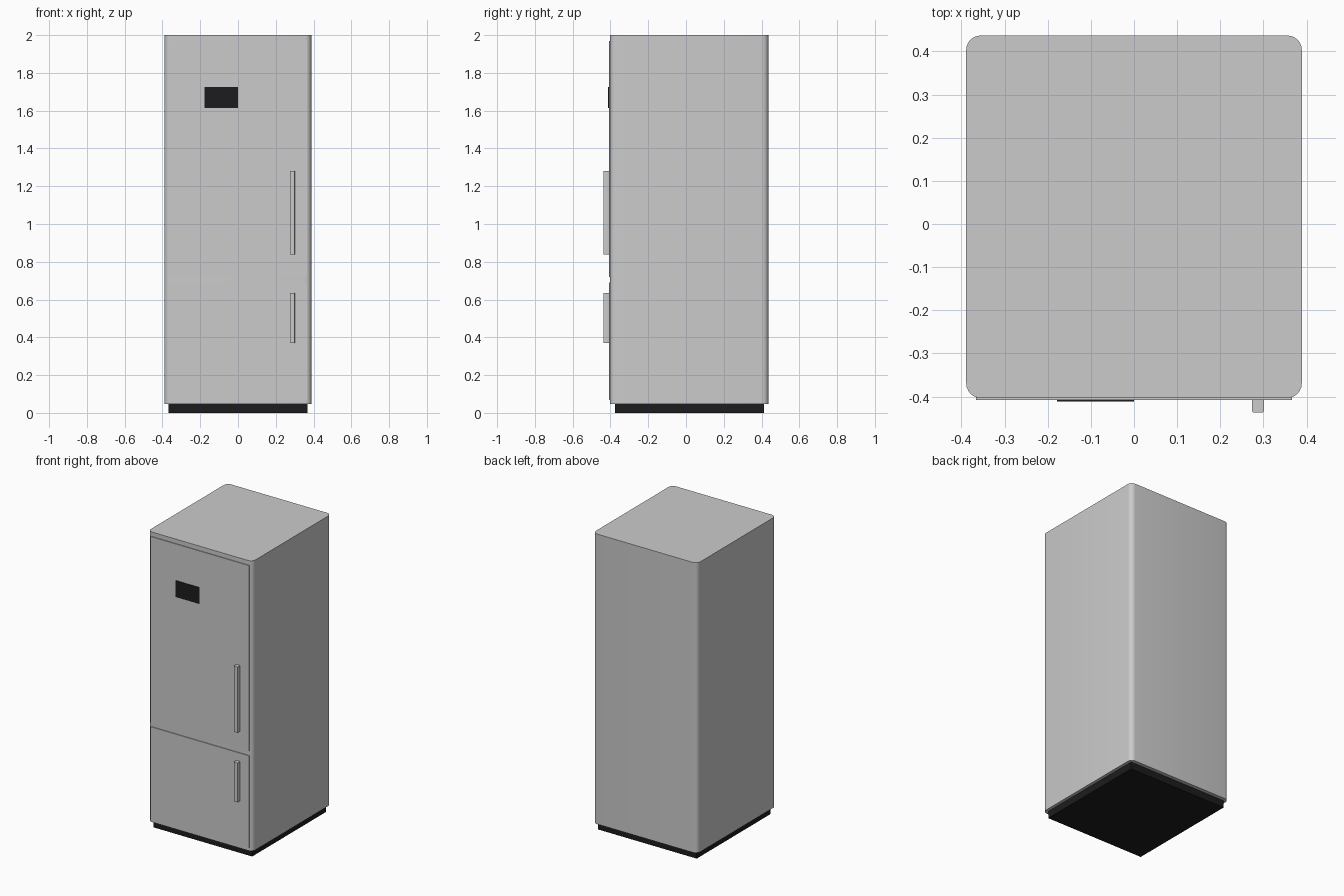
import bpy, bmesh

if "Cube" in bpy.data.objects:
    bpy.data.objects.remove(bpy.data.objects["Cube"])


def material(name, color):
    m = bpy.data.materials.new(name)
    m.diffuse_color = color
    m.use_nodes = True
    m.node_tree.nodes["Principled BSDF"].inputs["Base Color"].default_value = m.diffuse_color
    return m


black = material("black_plastic", (0.012, 0.012, 0.014, 1))


def box(name, x, y, z, mat=None, radius=0.0, axis=2, segments=6):
    """Box from (min, max) ranges; edges parallel to axis are rounded."""
    bm = bmesh.new()
    bmesh.ops.create_cube(bm, size=1)
    for v in bm.verts:
        v.co = [r[0] if c < 0 else r[1] for c, r in zip(v.co, (x, y, z))]
    if radius:
        edges = [e for e in bm.edges
                 if abs((e.verts[0].co - e.verts[1].co).normalized()[axis]) > 0.9]
        bmesh.ops.bevel(bm, geom=edges, offset=radius, segments=segments,
                        profile=0.5, affect='EDGES')
    mesh = bpy.data.meshes.new(name)
    bm.to_mesh(mesh)
    bm.free()
    ob = bpy.data.objects.new(name, mesh)
    bpy.context.collection.objects.link(ob)
    if mat:
        mesh.materials.append(mat)
    if radius:
        bpy.ops.object.select_all(action='DESELECT')
        ob.select_set(True)
        bpy.context.view_layer.objects.active = ob
        bpy.ops.object.shade_smooth_by_angle()
    return ob


# Cabinet with rounded vertical corners, on a recessed plinth
box("cabinet", (-0.389, 0.389), (-0.403, 0.437), (0.048, 2.0), radius=0.033)
box("plinth", (-0.368, 0.368), (-0.375, 0.412), (0.0, 0.05), black)

# Doors, each with a bar handle on the right
for part, door_z, handle_z in (("fridge", (0.72, 1.97), (0.838, 1.281)),
                               ("freezer", (0.067, 0.69), (0.37, 0.635))):
    box(part + "_door", (-0.366, 0.366), (-0.408, -0.39), door_z)
    box(part + "_handle", (0.274, 0.301), (-0.437, -0.405), handle_z,
        radius=0.003, segments=2)

# Control display on the upper door
box("display_panel", (-0.178, 0.0), (-0.412, -0.4), (1.615, 1.725), black)
